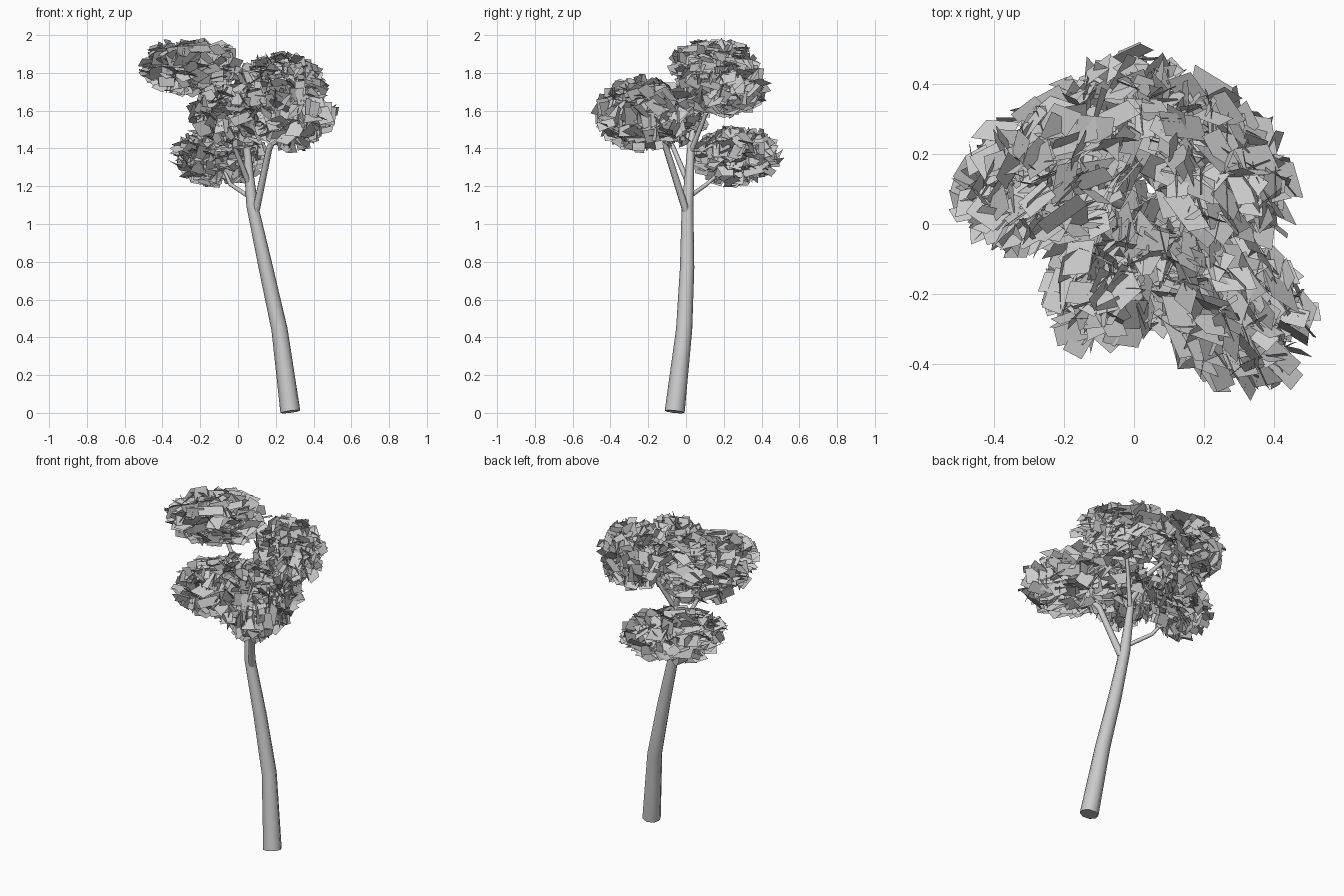
import bpy, random
from math import radians
from mathutils import Vector, Matrix, Euler

if "Cube" in bpy.data.objects:
    bpy.data.objects.remove(bpy.data.objects["Cube"])

random.seed(7)


def limb(name, pts):
    """Tapered eight-sided limb along points (x, y, z, radius)."""
    cu = bpy.data.curves.new(name, 'CURVE')
    cu.dimensions = '3D'
    cu.bevel_depth = 1.0
    cu.bevel_resolution = 2
    cu.use_fill_caps = True
    sp = cu.splines.new('POLY')
    sp.points.add(len(pts) - 1)
    for p, (x, y, z, r) in zip(sp.points, pts):
        p.co = (x, y, z, 1)
        p.radius = r
    tmp = bpy.data.objects.new(name + "_path", cu)
    bpy.context.collection.objects.link(tmp)
    me = bpy.data.meshes.new_from_object(tmp.evaluated_get(bpy.context.evaluated_depsgraph_get()))
    bpy.data.objects.remove(tmp)
    ob = bpy.data.objects.new(name, me)
    bpy.context.collection.objects.link(ob)
    bpy.context.view_layer.objects.active = ob
    ob.select_set(True)
    bpy.ops.object.shade_smooth_by_angle(angle=radians(50))
    ob.select_set(False)


def foliage(name, centre, long_r, short_r, height_r, angle, count=420):
    """Ellipsoid of randomly turned leaf quads, stretched along one heading."""
    verts, faces = [], []
    for i in range(count):
        d = Vector([random.gauss(0, 1) for _ in range(3)]).normalized()
        c = d * random.uniform(0.45, 0.9)
        rot = Euler([random.uniform(0, 6.28) for _ in range(3)]).to_matrix()
        w, h = random.uniform(0.16, 0.25), random.uniform(0.12, 0.18)
        for sx, sy in ((-1, -1), (1, -1), (1, 1), (-1, 1)):
            v = c + rot @ Vector((sx * w, sy * h, 0))
            if v.length > 1.05:
                v *= 1.05 / v.length
            verts.append(v)
        faces.append(list(range(4 * i, 4 * i + 4)))
    turn = Matrix.Rotation(radians(angle), 3, 'Z')
    size = Vector((long_r, short_r, height_r))
    verts = [turn @ (v * size) + Vector(centre) for v in verts]
    me = bpy.data.meshes.new(name)
    me.from_pydata(verts, [], faces)
    ob = bpy.data.objects.new(name, me)
    bpy.context.collection.objects.link(ob)


# Leaning trunk, carried on into the top crown
limb("trunk", [(0.277, -0.06, 0.006, 0.053), (0.22, -0.01, 0.44, 0.043),
               (0.147, 0.006, 0.77, 0.038), (0.075, 0.008, 1.1, 0.031),
               (0.06, 0.018, 1.25, 0.025), (0.045, 0.027, 1.43, 0.018),
               (-0.05, 0.06, 1.62, 0.014), (-0.2, 0.12, 1.8, 0.008)])

# Side branches, one into each leaf crown
limb("front_right_branch", [(0.095, 0.0, 1.07, 0.02), (0.165, -0.105, 1.4, 0.017), (0.25, -0.22, 1.56, 0.008)])
limb("front_left_branch", [(0.055, 0.01, 1.22, 0.015), (-0.02, -0.07, 1.41, 0.012), (-0.05, -0.15, 1.55, 0.006)])
limb("back_left_branch", [(0.065, 0.01, 1.14, 0.013), (-0.04, 0.11, 1.21, 0.011), (-0.1, 0.25, 1.34, 0.006)])
limb("back_right_branch", [(0.05, 0.025, 1.38, 0.014), (0.13, 0.1, 1.57, 0.011), (0.22, 0.18, 1.74, 0.006)])

# Leaf crowns
foliage("top_left_crown", (-0.245, 0.15, 1.835), 0.295, 0.215, 0.16, 32)
foliage("back_right_crown", (0.22, 0.18, 1.735), 0.3, 0.21, 0.175, 130)
foliage("front_right_crown", (0.265, -0.23, 1.585), 0.3, 0.22, 0.2, -45)
foliage("front_left_crown", (-0.04, -0.13, 1.575), 0.27, 0.21, 0.178, 55)
foliage("back_left_crown", (-0.1, 0.265, 1.36), 0.305, 0.19, 0.165, 40)
